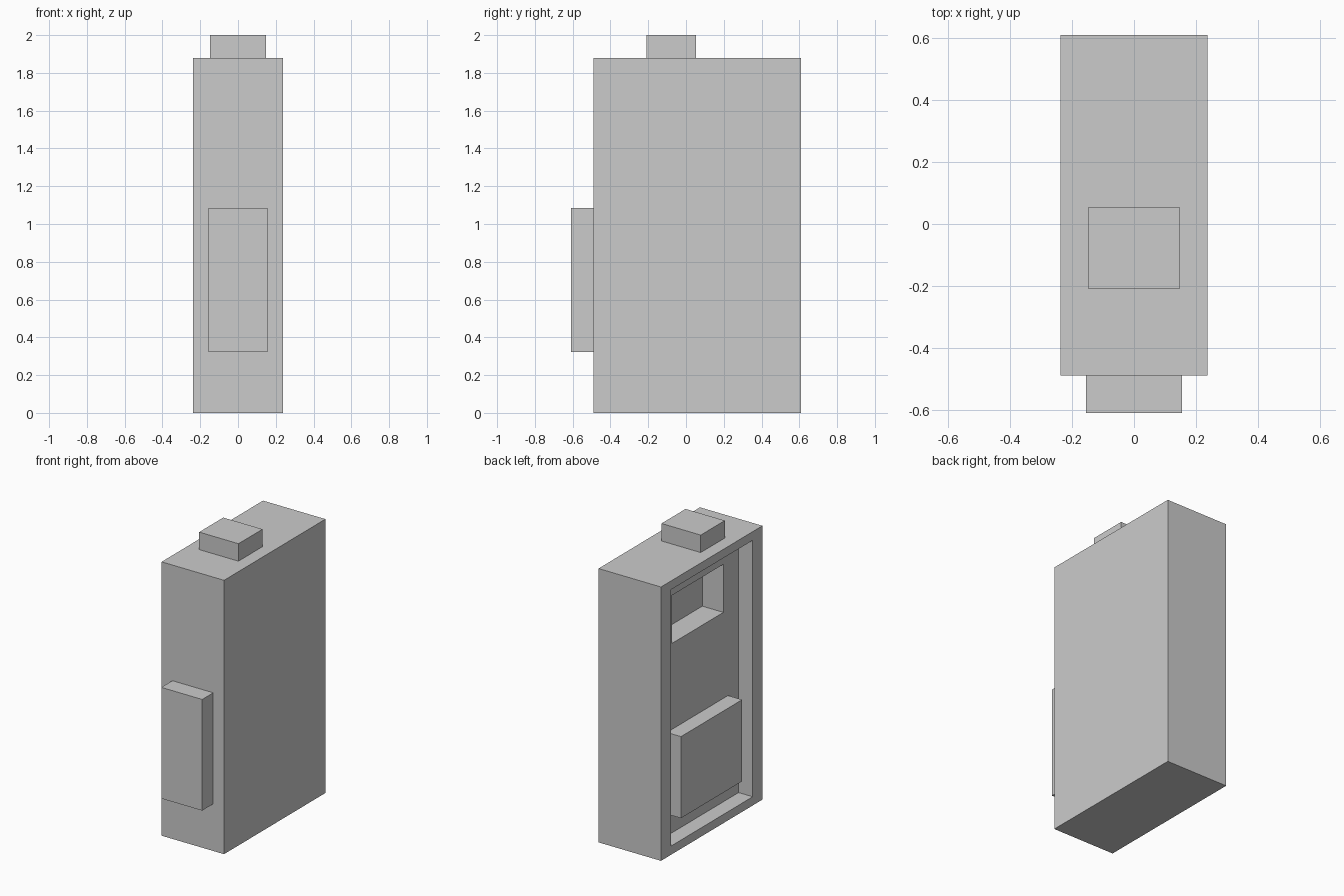
import bpy, bmesh
from mathutils import Vector

if "Cube" in bpy.data.objects:
    bpy.data.objects.remove(bpy.data.objects["Cube"])


def box_mesh(lo, hi):
    bm = bmesh.new()
    bmesh.ops.create_cube(bm, size=1)
    lo, hi = Vector(lo), Vector(hi)
    for v in bm.verts:
        v.co = (lo + hi) / 2 + v.co * (hi - lo)
    return bm


def finish(bm, name):
    bmesh.ops.recalc_face_normals(bm, faces=bm.faces)
    mesh = bpy.data.meshes.new(name)
    bm.to_mesh(mesh)
    bm.free()
    bpy.context.collection.objects.link(bpy.data.objects.new(name, mesh))


def pocket(bm, face, ys, zs, floor_x):
    """Sink a rectangular pocket into a face looking along -x; return its floor."""
    mid = face.calc_center_median()
    bmesh.ops.inset_region(bm, faces=[face], thickness=0.01)
    for v in face.verts:
        v.co.y = ys[v.co.y > mid.y]
        v.co.z = zs[v.co.z > mid.z]
    floor = bmesh.ops.extrude_discrete_faces(bm, faces=[face])["faces"][0]
    for v in floor.verts:
        v.co.x = floor_x
    return floor


SIDE, FLOOR = -0.237, -0.13

# Body with a recessed side and a deeper screen window inside it
bm = box_mesh((SIDE, -0.49, 0), (-SIDE, 0.61, 1.88))
bm.normal_update()
side = min(bm.faces, key=lambda f: f.calc_center_median().x)
panel = pocket(bm, side, (-0.385, 0.50), (0.06, 1.82), FLOOR)
pocket(bm, panel, (-0.22, 0.34), (1.36, 1.69), 0.03)
finish(bm, "body")

# Raised blocks: inside the recess, on the front, and on top
finish(box_mesh((SIDE, -0.27, 0.21), (FLOOR, 0.393, 0.77)), "recess_block")
finish(box_mesh((-0.155, -0.61, 0.323), (0.155, -0.49, 1.086)), "front_block")
finish(box_mesh((-0.149, -0.208, 1.88), (0.149, 0.053, 2.0)), "top_button")
